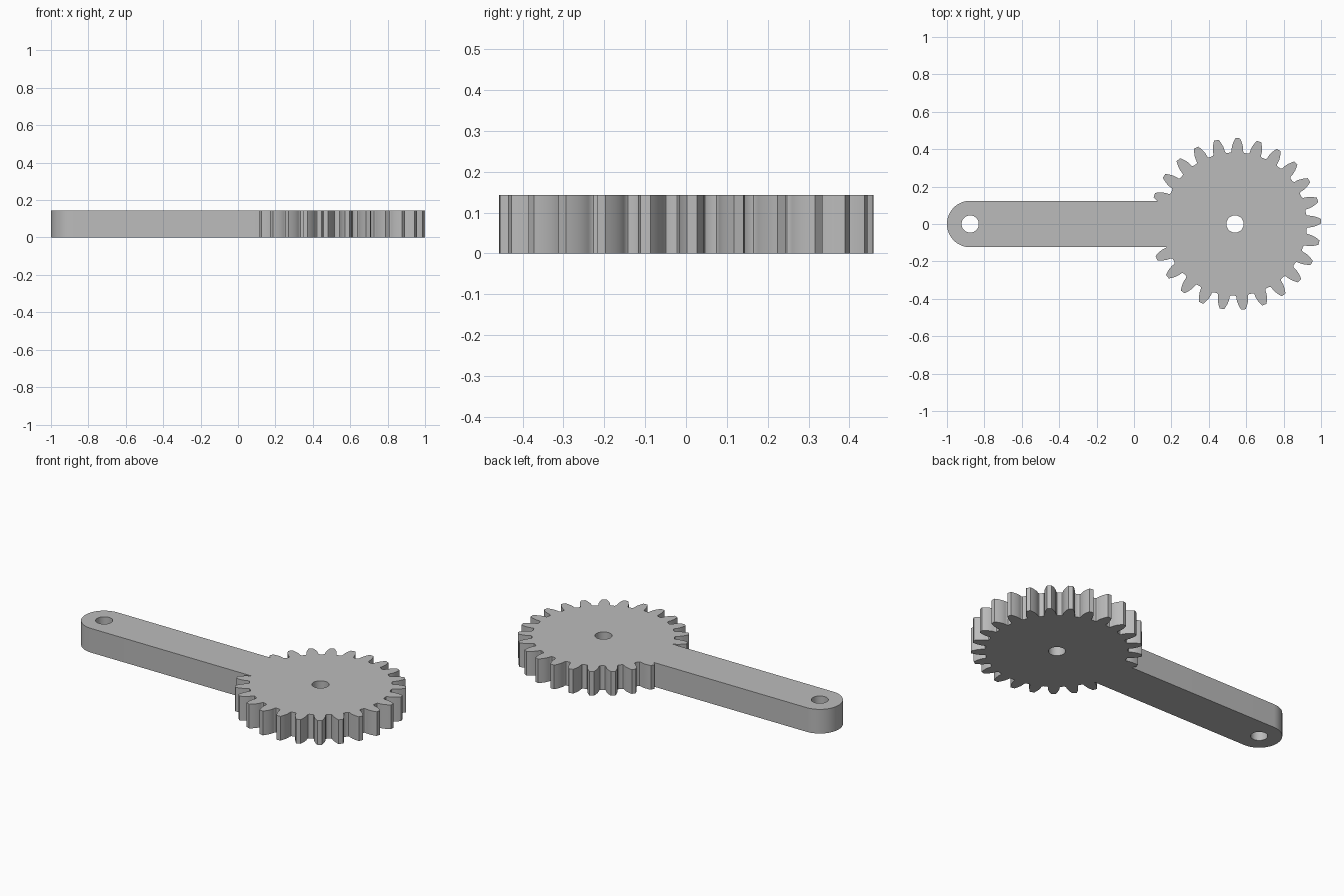
import bpy, bmesh, math

cube = bpy.data.objects.get("Cube")
if cube:
    bpy.data.objects.remove(cube, do_unlink=True)

HEIGHT = 0.143
GEAR_X, TIP_R, TEETH, PHASE = 0.541, 0.459, 25, math.radians(1.9)
ARM_X, ARM_R, HOLE_R = -0.876, 0.124, 0.046

grey = bpy.data.materials.new("plain grey")
grey.use_nodes = True
colour = (0.5, 0.5, 0.5, 1)
grey.diffuse_color = colour
grey.node_tree.nodes["Principled BSDF"].inputs["Base Color"].default_value = colour


def prism(name, outline, z0=0.0, z1=HEIGHT):
    """Extrude a closed outline between two heights."""
    bm = bmesh.new()
    face = bm.faces.new([bm.verts.new((x, y, z0)) for x, y in outline])
    ret = bmesh.ops.extrude_face_region(bm, geom=[face])
    top = [v for v in ret["geom"] if isinstance(v, bmesh.types.BMVert)]
    bmesh.ops.translate(bm, verts=top, vec=(0, 0, z1 - z0))
    bmesh.ops.recalc_face_normals(bm, faces=bm.faces)
    mesh = bpy.data.meshes.new(name)
    bm.to_mesh(mesh)
    bm.free()
    mesh.materials.append(grey)
    ob = bpy.data.objects.new(name, mesh)
    bpy.context.collection.objects.link(ob)
    return ob


def arc(cx, r, start, end, steps):
    angles = [start + (end - start) * i / steps for i in range(steps + 1)]
    return [(cx + r * math.cos(a), r * math.sin(a)) for a in angles]


def gear_outline():
    """Involute spur gear with small fillets at the tooth roots."""
    module = 2 * TIP_R / (TEETH + 2)
    pitch_r = module * TEETH / 2
    base_r = pitch_r * math.cos(math.radians(20))
    root_r = pitch_r - 1.25 * module

    def inv(a):
        return math.tan(a) - a

    def half_angle(r):
        return math.pi / (2 * TEETH) + inv(math.radians(20)) - inv(math.acos(min(1, base_r / r)))

    base_half = half_angle(base_r)
    flank = [(root_r, base_half + 0.025), (root_r + 0.002, base_half + 0.012),
             (root_r + 0.007, base_half + 0.003)]
    for i in range(7):
        r = base_r + (TIP_R - base_r) * i / 6
        flank.append((r, half_angle(r)))
    points = []
    for t in range(TEETH):
        mid = PHASE + t * math.tau / TEETH
        tooth = [(r, mid - a) for r, a in flank] + [(r, mid + a) for r, a in reversed(flank)]
        points += [(GEAR_X + r * math.cos(a), r * math.sin(a)) for r, a in tooth]
    return points


def boolean(target, tool, operation):
    mod = target.modifiers.new(operation.title(), "BOOLEAN")
    mod.operation, mod.object, mod.solver = operation, tool, "EXACT"
    bpy.ops.object.select_all(action="DESELECT")
    target.select_set(True)
    bpy.context.view_layer.objects.active = target
    bpy.ops.object.modifier_apply(modifier=mod.name)
    bpy.data.objects.remove(tool, do_unlink=True)


# Toothed wheel joined to the round-ended arm
lever = prism("gear_lever", gear_outline())
arm_outline = arc(ARM_X, ARM_R, math.pi / 2, 3 * math.pi / 2, 32) + [(0.4, -ARM_R), (0.4, ARM_R)]
boolean(lever, prism("arm", arm_outline), "UNION")

# Pivot holes
for x in (ARM_X, GEAR_X - 0.001):
    circle = arc(x, HOLE_R, 0, math.tau, 40)[:-1]
    boolean(lever, prism("hole_cutter", circle, -0.1, HEIGHT + 0.1), "DIFFERENCE")

bpy.ops.object.shade_smooth_by_angle(angle=math.radians(30))
